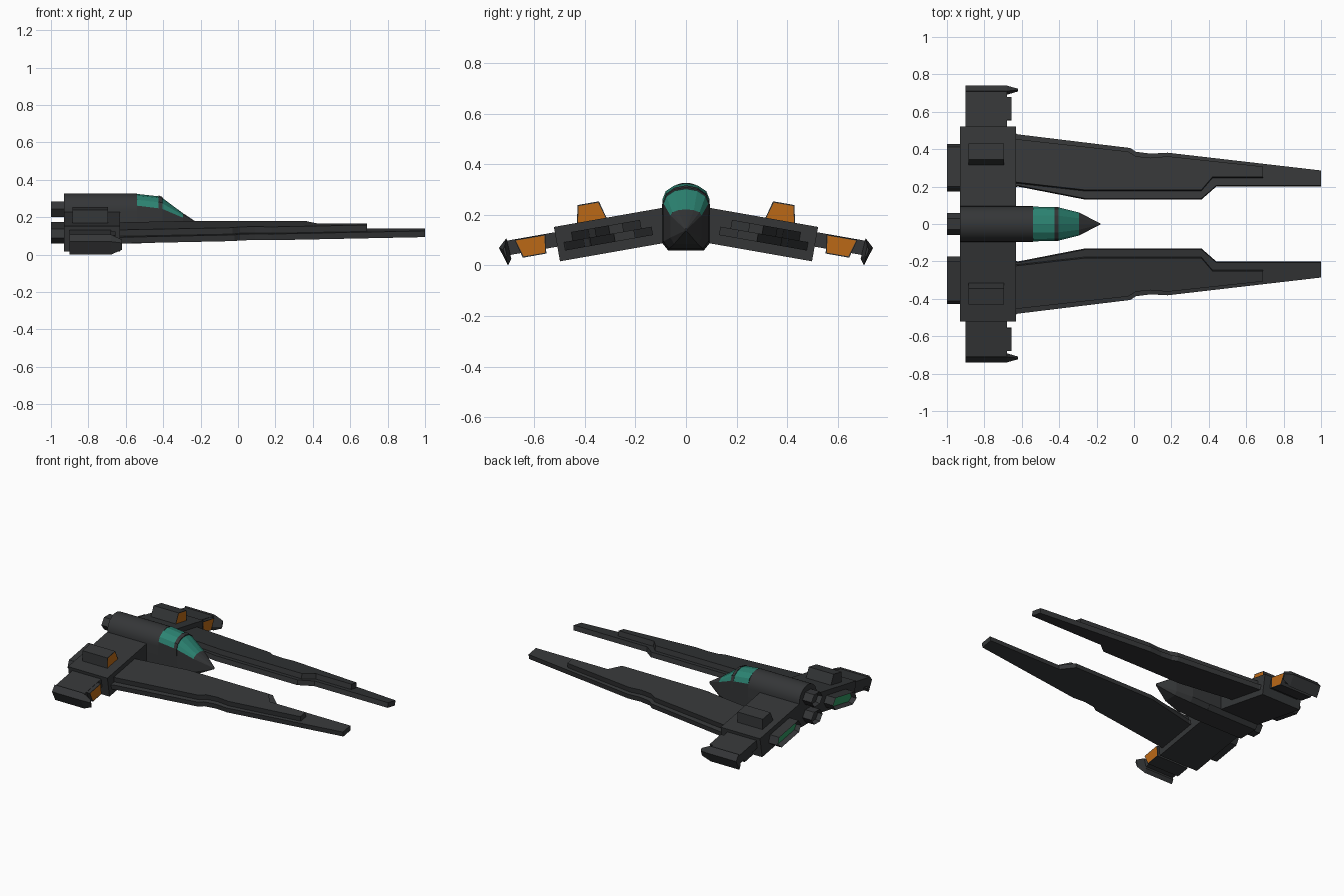
import bpy, bmesh, math

if "Cube" in bpy.data.objects:
    bpy.data.objects.remove(bpy.data.objects["Cube"])

SLOPE = 0.176  # downward slant of the wings


def material(name, color):
    m = bpy.data.materials.new(name)
    m.diffuse_color = (*color, 1)
    m.use_nodes = True
    m.node_tree.nodes["Principled BSDF"].inputs["Base Color"].default_value = m.diffuse_color
    return m


DARK = material("dark_hull", (0.035, 0.037, 0.039))
GLASS = material("teal_glass", (0.025, 0.23, 0.17))
ORANGE = material("orange_intake", (0.5, 0.14, 0.008))
GREEN = material("green_exhaust", (0.03, 0.3, 0.12))


def tilt(p):
    x, y, w = p
    return (x, y + SLOPE * (w - 0.2), w - SLOPE * y)


def loft(name, rings, wing=True, glow=None, glow_end=-1, rim=0.006, depth=0.0, glass=None):
    """Skin matching rings; optionally inset and colour one end cap."""
    bm = bmesh.new()
    vs = [[bm.verts.new(tilt(p) if wing else p) for p in r] for r in rings]
    n = len(rings[0])
    for i in range(len(vs) - 1):
        for j in range(n):
            k = (j + 1) % n
            f = bm.faces.new((vs[i][j], vs[i][k], vs[i + 1][k], vs[i + 1][j]))
            if glass and glass(i, j):
                f.material_index = 1
    caps = [bm.faces.new(vs[0]), bm.faces.new(vs[-1])]
    bmesh.ops.recalc_face_normals(bm, faces=bm.faces)
    if glow:
        cap = caps[glow_end]
        bmesh.ops.inset_individual(bm, faces=[cap], thickness=rim, depth=-depth)
        cap.material_index = 1
    me = bpy.data.meshes.new(name)
    bm.to_mesh(me)
    bm.free()
    me.materials.append(DARK)
    if glow or glass:
        me.materials.append(glow or GLASS)
    ob = bpy.data.objects.new(name, me)
    bpy.context.collection.objects.link(ob)
    if wing:
        m = ob.modifiers.new("mirror", 'MIRROR')
        m.use_axis = (False, True, False)
    return ob


def along_x(section, *xs):
    return [[(x, y, w) for y, w in section] for x in xs]


def box(y0, y1, w0, w1):
    return [(y0, w0), (y1, w0), (y1, w1), (y0, w1)]


def slab(outline, w0, w1):
    return [[(x, y, w) for x, y in outline] for w in (w0, w1)]


# Fuselage: arched top, straight sides, chamfered keel
def hull(x, hw, belt, top, low, bottom, n):
    arch = [(x, hw * math.cos(math.pi * i / n), belt + (top - belt) * math.sin(math.pi * i / n))
            for i in range(n + 1)]
    return arch + [(x, -hw, low), (x, -0.75 * hw, bottom), (x, 0.75 * hw, bottom), (x, hw, low)]


body = loft("fuselage", [hull(x, 0.095, 0.232, 0.327, 0.09, 0.06, 16) for x in (-0.93, -0.54)], False)
bpy.context.view_layer.objects.active = body
body.select_set(True)
bpy.ops.object.shade_smooth_by_angle(angle=math.radians(30))

# Cockpit and nose, with glass in two bays of the arch
nose = [hull(-0.54, 0.093, 0.262, 0.325, 0.09, 0.06, 6),
        hull(-0.425, 0.09, 0.248, 0.312, 0.095, 0.065, 6),
        hull(-0.405, 0.089, 0.245, 0.304, 0.095, 0.066, 6),
        hull(-0.295, 0.062, 0.198, 0.222, 0.11, 0.085, 6),
        hull(-0.18, 0.003, 0.143, 0.147, 0.138, 0.136, 6)]
loft("cockpit_nose", nose, False, glass=lambda i, j: i in (0, 2) and j < 6)

# Canopy frame hoop
hoop = [hull(x, 0.092, 0.247, z, 0.2, 0.19, 6) for x, z in ((-0.426, 0.317), (-0.404, 0.309))]
loft("canopy_frame", hoop, False)

# Two hexagonal thrusters behind the fuselage
for part, zc in (("upper_thruster", 0.243), ("lower_thruster", 0.122)):
    hexagon = [(0.06 * math.cos(a * math.pi / 3), zc + 0.049 * math.sin(a * math.pi / 3))
               for a in range(6)]
    loft(part, along_x(hexagon, -1.0, -0.9), False, glow=DARK, glow_end=0, rim=0.01, depth=0.03)

# Slanted wing blocks
loft("wing_block", along_x(box(0.06, 0.515, 0.107, 0.243), -0.93, -0.63))

# Wing engines with green exhausts
engine = [(0.18, 0.165), (0.21, 0.13), (0.40, 0.13), (0.435, 0.165), (0.41, 0.21), (0.20, 0.21)]
loft("wing_engine", along_x(engine, -1.0, -0.9), glow=GREEN, glow_end=0, rim=0.014, depth=0.03)

# Intake pods on top of the wings
pod = [(0.305, 0.235), (0.425, 0.235), (0.41, 0.311), (0.325, 0.311)]
loft("top_intake", along_x(pod, -0.885, -0.695), glow=ORANGE)

# Outer wing: spar, intake pod, tip plate
loft("outer_spar", along_x(box(0.50, 0.715, 0.165, 0.222), -0.90, -0.68))
outer = [(0.562, 0.146), (0.655, 0.146), (0.675, 0.22), (0.553, 0.22)]
loft("outer_intake", along_x(outer, -0.90, -0.655), glow=ORANGE)
plate = [(0.705, 0.232), (0.74, 0.20), (0.717, 0.126), (0.70, 0.15)]
point = [(0.72 + (y - 0.72) * 0.25, 0.18 + (w - 0.18) * 0.5) for y, w in plate]
loft("wing_tip_plate", along_x(plate, -0.90, -0.68) + along_x(point, -0.62))

# Long forward prongs: wide lower slab and inset raised deck
lower = [(-0.66, 0.50), (-0.62, 0.483), (-0.02, 0.41), (0.01, 0.39), (0.09, 0.38), (0.18, 0.385),
         (1.0, 0.29), (1.0, 0.21), (0.44, 0.21), (0.36, 0.14), (-0.26, 0.14), (-0.62, 0.21),
         (-0.66, 0.20)]
loft("prong_slab", slab(lower, 0.145, 0.178))
upper = [(-0.66, 0.455), (-0.03, 0.385), (0.01, 0.36), (0.09, 0.352), (0.18, 0.36), (0.69, 0.305),
         (0.69, 0.25), (0.42, 0.25), (0.36, 0.18), (-0.26, 0.18), (-0.66, 0.225)]
loft("prong_deck", slab(upper, 0.17, 0.212))
